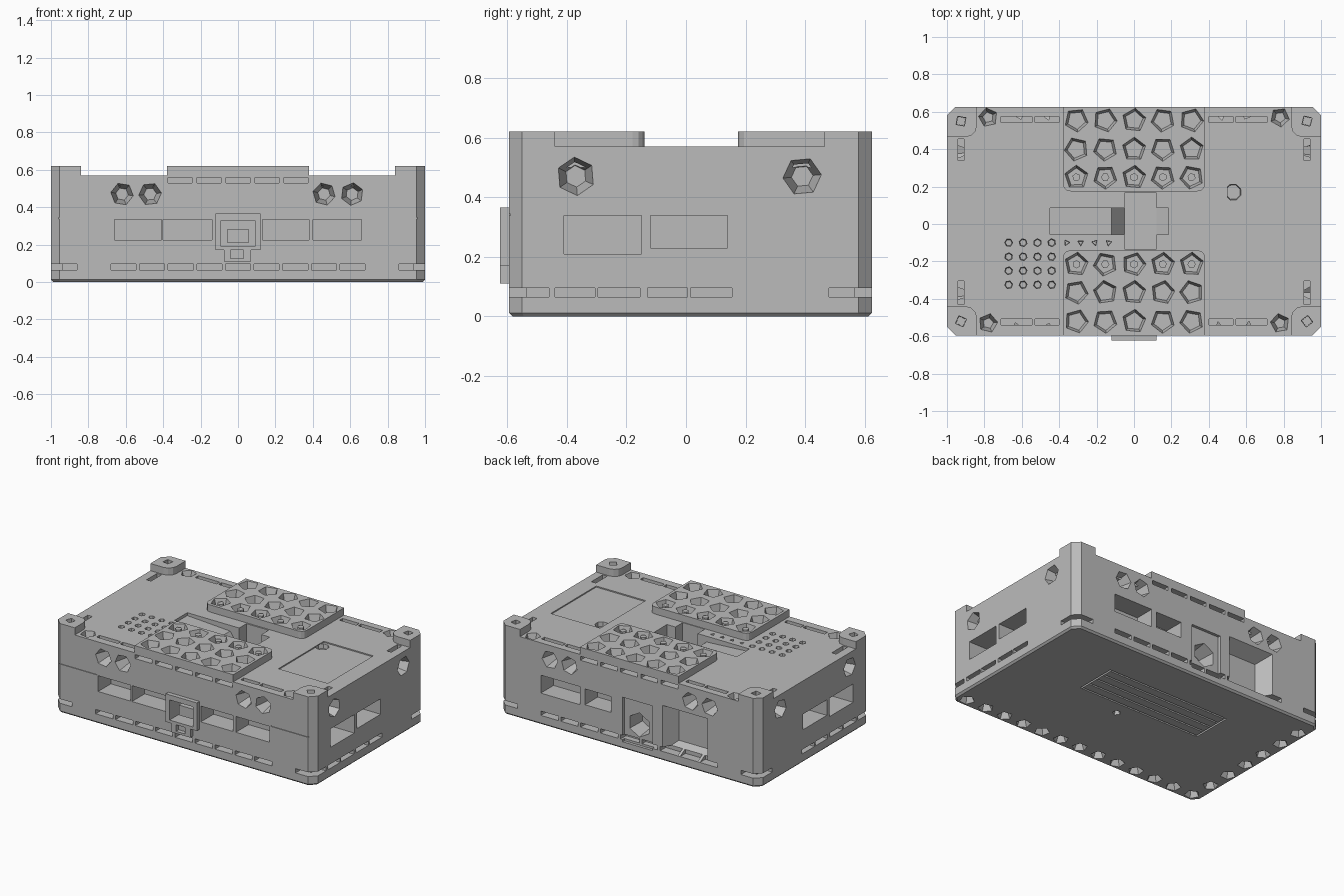
import bpy, bmesh, random
from mathutils import Matrix, Vector

random.seed(4)
if "Cube" in bpy.data.objects:
    bpy.data.objects.remove(bpy.data.objects["Cube"])

grey = bpy.data.materials.new("plain grey")
grey.use_nodes = True
COLOUR = (0.5, 0.5, 0.5, 1)
grey.diffuse_color = COLOUR
grey.node_tree.nodes["Principled BSDF"].inputs["Base Color"].default_value = COLOUR

FRONT, BACK, TOP, DECK = -0.595, 0.625, 0.62, 0.57
MID = (FRONT + BACK) / 2


def box(bm, x0, x1, y0, y1, z0, z1):
    mat = Matrix.Translation(((x0 + x1) / 2, (y0 + y1) / 2, (z0 + z1) / 2))
    mat = mat @ Matrix.Diagonal((x1 - x0, y1 - y0, z1 - z0, 1))
    return bmesh.ops.create_cube(bm, size=1, matrix=mat)["verts"]


def pit(bm, loc, out, r, depth, sides=5, taper=0.55, over=0.004):
    """Tapered many-sided plug that sinks into a face along -out."""
    out = Vector(out)
    centre = Vector(loc) + out * (over - depth) / 2
    turn = Matrix.Rotation(random.uniform(0, 6), 4, "Z")
    mat = Matrix.Translation(centre) @ out.to_track_quat("Z", "Y").to_matrix().to_4x4() @ turn
    bmesh.ops.create_cone(bm, cap_ends=True, segments=sides, radius1=r * taper,
                          radius2=r, depth=depth + over, matrix=mat)


def prism(bm, points, shift):
    face = bm.faces.new([bm.verts.new(p) for p in points])
    new = bmesh.ops.extrude_face_region(bm, geom=[face])["geom"]
    bmesh.ops.translate(bm, vec=shift, verts=[v for v in new if isinstance(v, bmesh.types.BMVert)])


def bevel_upright(bm, width, pick, segments=1):
    edges = [e for e in bm.edges
             if abs(e.verts[0].co.z - e.verts[1].co.z) > 0.01
             and pick((e.verts[0].co + e.verts[1].co) / 2)]
    bmesh.ops.bevel(bm, geom=edges, offset=width, segments=segments,
                    profile=0.5, affect="EDGES")


def finish(name, bm, cutter=None):
    bmesh.ops.recalc_face_normals(bm, faces=bm.faces)
    mesh = bpy.data.meshes.new(name)
    bm.to_mesh(mesh)
    bm.free()
    mesh.materials.append(grey)
    ob = bpy.data.objects.new(name, mesh)
    bpy.context.collection.objects.link(ob)
    if cutter:
        mod = ob.modifiers.new("openings", "BOOLEAN")
        mod.operation, mod.solver, mod.object = "DIFFERENCE", "EXACT", cutter
        mod.use_self = True
    return ob


cut = bmesh.new()

# Front ports, slots and bolt holes
for x0, x1 in ((-0.66, -0.41), (-0.40, -0.14), (0.13, 0.38), (0.40, 0.66)):
    box(cut, x0, x1, FRONT - 0.01, FRONT + 0.14, 0.225, 0.335)
box(cut, -0.09, 0.09, FRONT - 0.01, FRONT + 0.1, 0.19, 0.33)
for y in (FRONT, BACK):
    out = (0, -1 if y < 0 else 1, 0)
    for x in (-0.62, -0.47, 0.46, 0.61):
        pit(cut, (x, y, 0.47), out, 0.062, 0.1, 6)
    for i in range(5):
        x = (i - 2) * 0.155
        box(cut, x - 0.065, x + 0.065, y - 0.05, y + 0.05, 0.53, 0.558)
    for i in range(9):
        x = (i - 4) * 0.153
        box(cut, x - 0.067, x + 0.067, y - 0.06, y + 0.06, 0.065, 0.095)

# Side ports, slots and bolt holes
for s in (-1, 1):
    for y0, y1, z0 in ((-0.41, -0.15, 0.21), (-0.12, 0.14, 0.23)):
        box(cut, *sorted((s * 0.84, s * 1.01)), y0, y1, z0, 0.338)
    for y in (-0.37, 0.39):
        pit(cut, (s, y, 0.47), (s, 0, 0), 0.066, 0.1, 6)
    for y0, y1 in ((-0.44, -0.305), (-0.295, -0.155), (-0.13, 0.005), (0.015, 0.155)):
        box(cut, *sorted((s * 0.94, s * 1.01)), y0, y1, 0.065, 0.095)
    # corner slots wrapping around each upright edge
    for y0, y1 in ((FRONT - 0.01, FRONT + 0.06), (BACK - 0.06, BACK + 0.01)):
        box(cut, *sorted((s * 0.86, s * 1.01)), y0, y1, 0.065, 0.095)
    for y0, y1 in ((FRONT + 0.05, -0.46), (0.48, BACK - 0.05)):
        box(cut, *sorted((s * 0.94, s * 1.01)), y0, y1, 0.065, 0.095)

# Back ports
box(cut, 0.38, 0.68, BACK - 0.14, BACK + 0.01, 0.22, 0.345)
box(cut, 0.14, 0.34, BACK - 0.14, BACK + 0.01, 0.23, 0.34)
box(cut, -0.18, 0.05, BACK - 0.02, BACK + 0.01, 0.05, 0.36)
pit(cut, (-0.065, BACK - 0.02, 0.19), (0, 1, 0), 0.085, 0.12, 6, 0.8)
well = box(cut, -0.61, -0.25, BACK - 0.1, BACK + 0.01, 0.06, 0.39)
for v in well:
    if v.co.y < BACK - 0.05:
        v.co.x = -0.43 + (v.co.x + 0.43) * 0.65
        v.co.z = 0.23 + (v.co.z - 0.23) * 0.65

# Socket grids in the top plates
columns = [i * 0.154 for i in range(-2, 3)]
for rows in ((0.25, 0.40, 0.555), (-0.215, -0.365, -0.52)):
    for y in rows:
        for x in columns:
            pit(cut, (x, y, TOP), (0, 0, 1), 0.066, 0.05, 5, 0.75)

# Vents, slots, screw holes and hatch in the deck
for x in (-0.67, -0.593, -0.516, -0.44):
    for y in (-0.1, -0.175, -0.25, -0.325):
        pit(cut, (x, y, DECK), (0, 0, 1), 0.022, 0.05, 6, 0.8)
for x in (-0.36, -0.285, -0.21, -0.135):
    pit(cut, (x, -0.1, DECK), (0, 0, 1), 0.018, 0.04, 3, 0.8)
for s in (-1, 1):
    for y in (0.56, -0.525):
        for x0, x1 in ((0.40, 0.53), (0.545, 0.71)):
            box(cut, *sorted((s * x0, s * x1)), y - 0.016, y + 0.016, 0.51, DECK + 0.01)
    for y0, y1 in ((0.34, 0.455), (-0.43, -0.305)):
        box(cut, *sorted((s * 0.908, s * 0.942)), y0, y1, 0.5, DECK + 0.01)
    for y in (0.57, -0.53):
        pit(cut, (s * 0.78, y, DECK), (0, 0, 1), 0.053, 0.07)
    for y in (0.55, -0.52):
        pit(cut, (s * 0.925, y, TOP), (0, 0, 1), 0.032, 0.1, 4, 0.9)
box(cut, 0.5, 0.88, -0.27, 0.23, DECK - 0.008, DECK + 0.006)
pit(cut, (0.53, 0.17, DECK - 0.008), (0, 0, 1), 0.045, 0.03, 8, 0.9)

# Central channel with a ramp, crossed by a square well
prism(cut, [(-0.45, -0.055, 0.55), (-0.12, -0.055, 0.53), (-0.05, -0.055, 0.43),
            (0.12, -0.055, 0.43), (0.185, -0.055, 0.47), (0.185, -0.055, 0.6),
            (-0.45, -0.055, 0.6)], (0, 0.14, 0))
box(cut, -0.05, 0.12, -0.135, 0.165, 0.43, 0.59)

# Underside sockets and label recess
for i in range(13):
    pit(cut, ((i - 6) * 0.153, FRONT + 0.065, 0), (0, 0, -1), 0.052, 0.05, 5, 0.5)
for i in range(6):
    pit(cut, (-0.935, -0.37 + i * 0.17, 0), (0, 0, -1), 0.052, 0.05, 5, 0.5)
pit(cut, (0.1, -0.05, 0), (0, 0, -1), 0.03, 0.03)
for y in (0.05, 0.12, 0.19, 0.26, 0.33):
    box(cut, -0.46, 0.46, y - 0.006, y + 0.006, -0.01, 0.012)
for x in (-0.47, 0.47):
    box(cut, x - 0.006, x + 0.006, 0.044, 0.336, -0.01, 0.012)

# Lid seam
for s in (-1, 1):
    box(cut, *sorted((s * 0.67, s * 0.96)), FRONT - 0.01, FRONT + 0.005, 0.338, 0.344)

cutter = finish("opening_cutter", cut)
cutter.hide_render = True
cutter.display_type = "WIRE"
cutter.hide_set(True)

# Case body with chamfered uprights and bottom rim
bm = bmesh.new()
box(bm, -1, 1, FRONT, BACK, 0, DECK)
bevel_upright(bm, 0.045, lambda c: True)
rim = [e for e in bm.edges if all(v.co.z < 0.001 for v in e.verts)]
bmesh.ops.bevel(bm, geom=rim, offset=0.012, segments=1, affect="EDGES")
finish("case_body", bm, cutter)

# Corner posts
for sx, side in ((-1, "right"), (1, "left")):
    for y0, y1, end in ((FRONT, -0.44, "front"), (0.465, BACK, "back")):
        bm = bmesh.new()
        box(bm, *sorted((sx * 0.84, sx)), y0, y1, DECK, TOP)
        outer_y = FRONT if end == "front" else BACK
        bevel_upright(bm, 0.045, lambda c: abs(c.x) > 0.95 and abs(c.y - outer_y) < 0.01)
        bevel_upright(bm, 0.06, lambda c: abs(c.x) < 0.85 and abs(c.y - outer_y) > 0.1, 3)
        finish(f"{end}_{side}_corner_post", bm, cutter)

# Raised socket plates, rounded on the inner corners
for name, y0, y1 in (("front_socket_plate", FRONT, -0.14), ("back_socket_plate", 0.175, BACK)):
    bm = bmesh.new()
    box(bm, -0.38, 0.38, y0, y1, DECK, TOP)
    bevel_upright(bm, 0.04, lambda c: abs(c.y) < 0.3, 3)
    finish(name, bm, cutter)

# Small studs inside the inner socket rows
bm = bmesh.new()
for y in (0.25, -0.215):
    for x in columns:
        pit(bm, (x, y, TOP - 0.012), (0, 0, 1), 0.022, 0.045, 6, 1)
finish("socket_studs", bm)

# Front connector: stepped rim around a recess
bm = bmesh.new()
y0, y1 = -0.624, FRONT + 0.003
for x0, x1, z0, z1 in ((-0.12, -0.09, 0.17, 0.365), (0.09, 0.12, 0.17, 0.365),
                       (-0.09, 0.09, 0.33, 0.365), (-0.09, 0.09, 0.17, 0.19),
                       (-0.075, -0.04, 0.11, 0.17), (0.03, 0.07, 0.11, 0.17),
                       (-0.04, 0.03, 0.11, 0.125)):
    box(bm, x0, x1, y0, y1, z0, z1)
finish("front_connector_rim", bm)
bm = bmesh.new()
box(bm, -0.06, 0.06, FRONT + 0.03, FRONT + 0.1, 0.21, 0.28)
finish("front_connector_tongue", bm)
